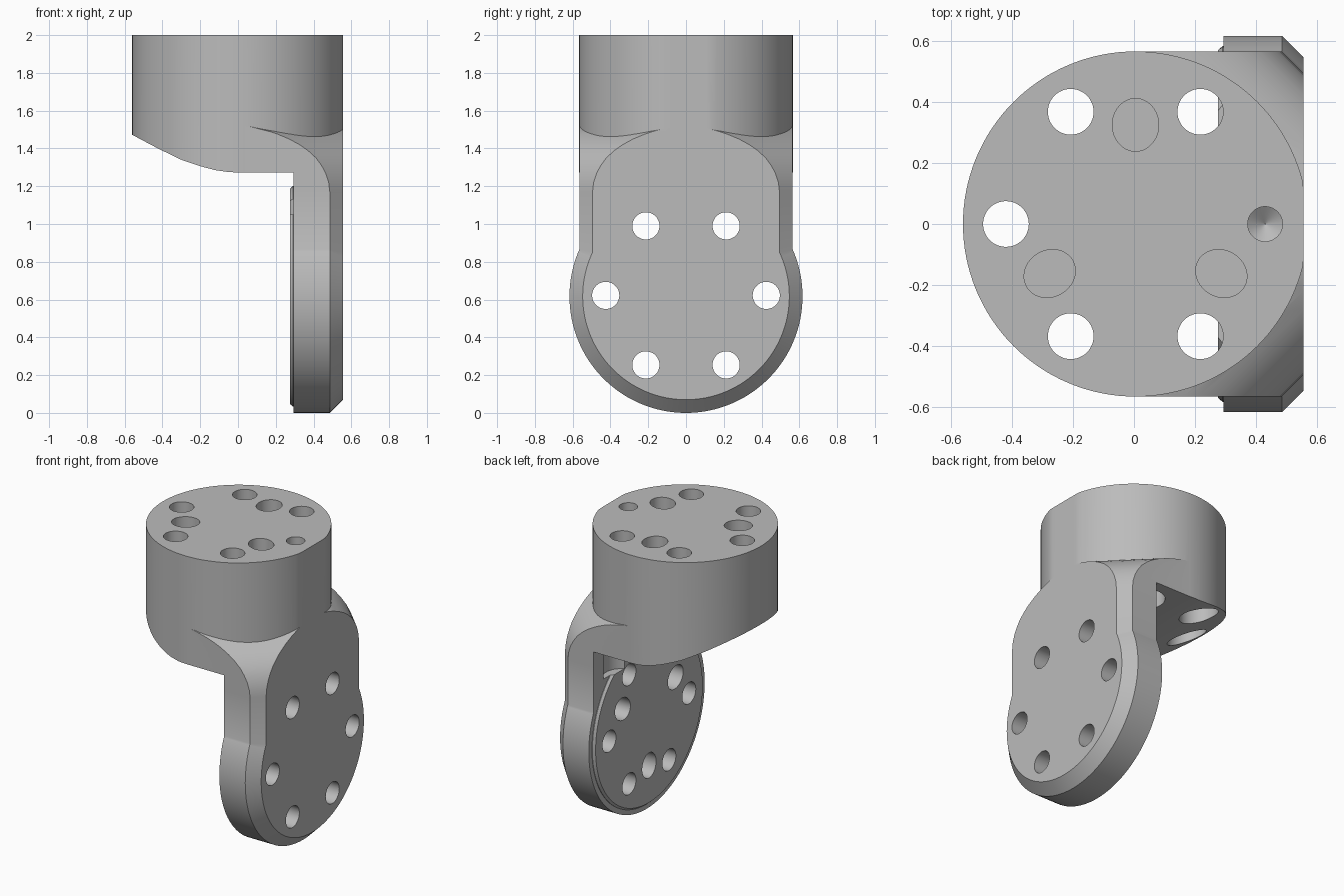
import bpy, bmesh
from math import sin, cos, pi, radians
from mathutils import Vector

old = bpy.data.objects.get("Cube")
if old:
    bpy.data.objects.remove(old, do_unlink=True)

grey = bpy.data.materials.new("plain grey")
grey.use_nodes = True
grey.diffuse_color = (0.5, 0.5, 0.5, 1)
grey.node_tree.nodes["Principled BSDF"].inputs["Base Color"].default_value = (0.5, 0.5, 0.5, 1)

AX = 0.005          # housing axis in x
R = 0.566           # housing radius
FLAT = 0.556        # outer flat of the plate
INNER = 0.293       # inner face of the plate
CHAMFER = 0.07
DISC_Z, DISC_R = 0.617, 0.617
BOLT_R, PIN_R = 0.425, 0.325


def loft(name, rings):
    """Closed solid skinned through rings with equal point counts."""
    bm = bmesh.new()
    loops = [[bm.verts.new(p) for p in ring] for ring in rings]
    for a, b in zip(loops, loops[1:]):
        for i in range(len(a)):
            j = (i + 1) % len(a)
            bm.faces.new((a[i], a[j], b[j], b[i]))
    bm.faces.new(loops[0][::-1])
    bm.faces.new(loops[-1])
    bmesh.ops.recalc_face_normals(bm, faces=bm.faces)
    mesh = bpy.data.meshes.new(name)
    bm.to_mesh(mesh)
    bm.free()
    obj = bpy.data.objects.new(name, mesh)
    mesh.materials.append(grey)
    bpy.context.scene.collection.objects.link(obj)
    return obj


def turned(name, axis, centre, profile, n=48, stretch=1, angle=0):
    """Turned solid: profile of (position, radius) along x or z, stretched along an angle."""
    radial = Vector((cos(angle), sin(angle)))
    across = Vector((-radial.y, radial.x))
    rings = []
    for pos, r in profile:
        ring = []
        for i in range(n):
            t = 2 * pi * i / n
            u = Vector(centre) + radial * (r * stretch * cos(t)) + across * (r * sin(t))
            ring.append((pos, u.x, u.y) if axis == "x" else (u.x, u.y, pos))
        rings.append(ring)
    return loft(name, rings)


def combine(target, tool, operation):
    tool.hide_render = True
    mod = target.modifiers.new(operation, "BOOLEAN")
    mod.operation, mod.object, mod.solver = operation, tool, "EXACT"
    bpy.context.view_layer.objects.active = target
    bpy.ops.object.modifier_apply(modifier=mod.name)
    bpy.data.objects.remove(tool, do_unlink=True)


def ring_point(centre, radius, degrees):
    a = radians(degrees)
    return centre[0] + radius * cos(a), centre[1] + radius * sin(a)


# Round housing with a flat on the plate side
bracket = turned("bracket", "z", (AX, 0), [(1.2, R), (2.0, R)], 128)
for v in bracket.data.vertices:
    v.co.x = min(v.co.x, FLAT)

# Shoulder: chamfered block whose chamfer flares into the housing
flare = [(0.65, CHAMFER), (1.17, CHAMFER), (1.22, 0.076), (1.27, 0.092), (1.31, 0.114),
         (1.35, 0.143), (1.39, 0.187), (1.42, 0.23), (1.45, 0.285), (1.475, 0.345),
         (1.49, 0.39), (1.515, 0.49)]
W = 0.565
sections = []
for z, c in flare:
    half = [(AX, W), (FLAT - c, W), (FLAT, W - c)]
    ring = half + [(x, -y) for x, y in reversed(half)]
    sections.append([(x, y, z) for x, y in ring])
combine(bracket, loft("shoulder", sections), "UNION")

# Open space under the housing, rising towards the far side
under = [(-0.7, 1.545), (-0.56, 1.472), (-0.42, 1.398), (-0.3, 1.34), (-0.2, 1.306),
         (-0.12, 1.285), (-0.05, 1.275), (0.02, 1.272), (INNER, 1.272), (INNER, 0.3), (-0.7, 0.3)]
space = loft("space", [[(x, y, z) for x, z in under] for y in (-1, 1)])
combine(bracket, space, "DIFFERENCE")

# Chamfered disc and thin raised boss on its inner face
disc = turned("disc", "x", (0, DISC_Z),
              [(INNER, DISC_R), (FLAT - CHAMFER, DISC_R), (FLAT, DISC_R - CHAMFER)], 128)
combine(bracket, disc, "UNION")
boss = turned("boss", "x", (0, DISC_Z), [(0.275, 0.57), (0.29, 0.583), (0.32, 0.583)], 128)
combine(bracket, boss, "UNION")

# Housing bolt holes with counterbores from below
for deg in (60, 120, 180, 240, 300):
    p = ring_point((AX, 0), BOLT_R, deg)
    combine(bracket, turned("bolt_hole", "z", p, [(1.1, 0.075), (2.1, 0.075)]), "DIFFERENCE")
    combine(bracket, turned("counterbore", "z", p, [(1.05, 0.12), (1.55, 0.12)]), "DIFFERENCE")

# Drilled blind hole with a conical end
p = ring_point((AX, 0), BOLT_R, 0)
combine(bracket, turned("drill", "z", p, [(1.72, 0.001), (1.76, 0.057), (2.1, 0.057)]), "DIFFERENCE")

# Slotted pin holes in the top of the housing
for deg in (90, 210, 330):
    p = ring_point((AX, 0), PIN_R, deg)
    pin = turned("pin_hole", "z", p, [(1.8, 0.076), (2.1, 0.076)], 48, 1.14, radians(deg))
    combine(bracket, pin, "DIFFERENCE")

# Disc bolt holes through the plate, and pin holes in its inner face
for deg in range(0, 360, 60):
    p = ring_point((0, DISC_Z + 0.005), BOLT_R, deg)
    combine(bracket, turned("plate_hole", "x", p, [(0.1, 0.072), (0.7, 0.072)]), "DIFFERENCE")
for deg in (30, 150, 270):
    p = ring_point((0, DISC_Z + 0.005), PIN_R, deg)
    pin = turned("plate_pin_hole", "x", p, [(0.1, 0.074), (0.44, 0.074)], 48, 1.14, radians(deg))
    combine(bracket, pin, "DIFFERENCE")

# Smooth round faces, crisp edges
bpy.ops.object.select_all(action="DESELECT")
bracket.select_set(True)
bpy.context.view_layer.objects.active = bracket
bpy.ops.object.shade_smooth_by_angle(angle=radians(25))
